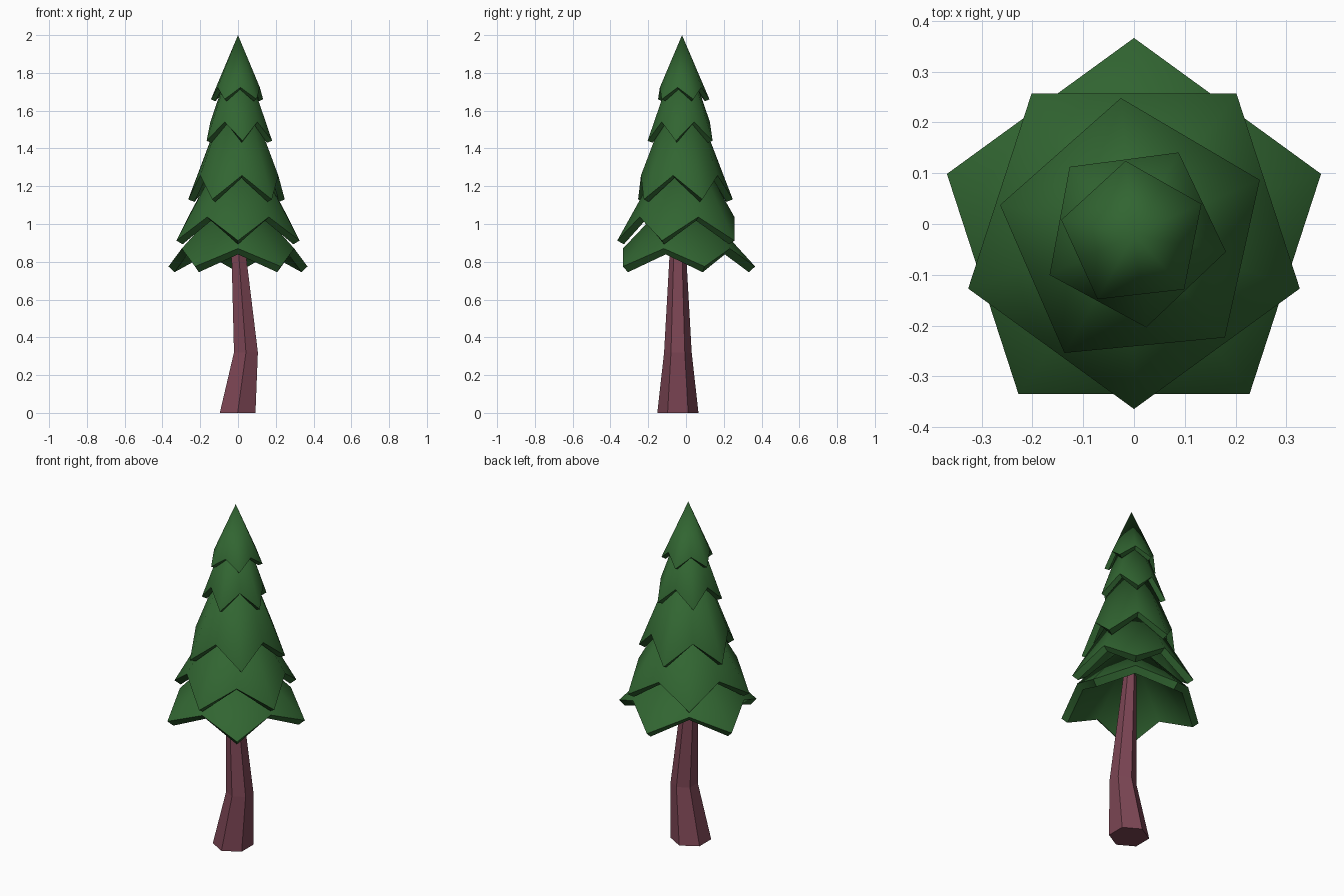
import bpy, bmesh, math

if "Cube" in bpy.data.objects:
    bpy.data.objects.remove(bpy.data.objects["Cube"])


def material(name, rgb):
    m = bpy.data.materials.new(name)
    m.diffuse_color = (*rgb, 1)
    m.use_nodes = True
    m.node_tree.nodes["Principled BSDF"].inputs["Base Color"].default_value = m.diffuse_color
    return m


GREEN = material("needle green", (0.031, 0.130, 0.031))
BARK = material("bark red brown", (0.200, 0.060, 0.088))


def finish(bm, name, mat):
    bmesh.ops.recalc_face_normals(bm, faces=bm.faces)
    mesh = bpy.data.meshes.new(name)
    bm.to_mesh(mesh)
    bm.free()
    mesh.materials.append(mat)
    ob = bpy.data.objects.new(name, mesh)
    bpy.context.collection.objects.link(ob)
    return ob


def branch_tier(name, radius, turn, z_tip, z_valley, z_apex, thick):
    """Five-pointed skirt: pentagon rim with raised edge midpoints, fanned to an apex."""
    bm = bmesh.new()
    cx, cy = 0.0, -0.021
    apex = bm.verts.new((cx, cy, z_apex))
    rim = []
    for i in range(10):
        a = math.radians(turn + 36 * i)
        r, z = (radius, z_tip) if i % 2 == 0 else (radius * math.cos(math.pi / 5), z_valley)
        rim.append(bm.verts.new((cx + r * math.cos(a), cy + r * math.sin(a), z)))
    for i in range(10):
        bm.faces.new((apex, rim[i], rim[(i + 1) % 10]))
    bm.normal_update()
    if sum(f.normal.z for f in bm.faces) < 0:
        bmesh.ops.reverse_faces(bm, faces=bm.faces)
    mesh = bpy.data.meshes.new(name)
    bm.to_mesh(mesh)
    bm.free()
    mesh.materials.append(GREEN)
    ob = bpy.data.objects.new(name, mesh)
    bpy.context.collection.objects.link(ob)
    # shell thickness grows inward from the visible surface
    shell = ob.modifiers.new("shell", "SOLIDIFY")
    shell.thickness = thick
    shell.offset = -1
    bpy.ops.object.select_all(action="DESELECT")
    ob.select_set(True)
    bpy.context.view_layer.objects.active = ob
    bpy.ops.object.modifier_apply(modifier="shell")
    bpy.ops.object.shade_smooth_by_angle(angle=math.radians(50))


# Foliage, bottom to top: radius, turn, tip z, valley z, apex z, thickness
tiers = [
    (0.387, 90.0, 0.775, 0.870, 1.20, 0.045),
    (0.343, -90.0, 0.912, 1.037, 1.53, 0.040),
    (0.270, 95.5, 1.130, 1.257, 1.83, 0.036),
    (0.184, 61.5, 1.440, 1.540, 1.97, 0.030),
    (0.146, 96.5, 1.660, 1.723, 2.00, 0.026),
]
for n, t in enumerate(tiers):
    branch_tier(f"branch_tier_{n + 1}", *t)

# Bent six-sided trunk: centre x, height, radius of each ring
bm = bmesh.new()
rings = []
for cx, z, r in [(-0.002, 0.0, 0.109), (0.042, 0.32, 0.073), (-0.008, 1.0, 0.035)]:
    rings.append([bm.verts.new((cx + r * math.sin(k * math.pi / 3),
                                -0.043 - r * math.cos(k * math.pi / 3), z)) for k in range(6)])
for lo, hi in zip(rings, rings[1:]):
    for k in range(6):
        j = (k + 1) % 6
        bm.faces.new((lo[k], lo[j], hi[j], hi[k]))
bm.faces.new(rings[0])
bm.faces.new(rings[-1])
finish(bm, "trunk", BARK)
